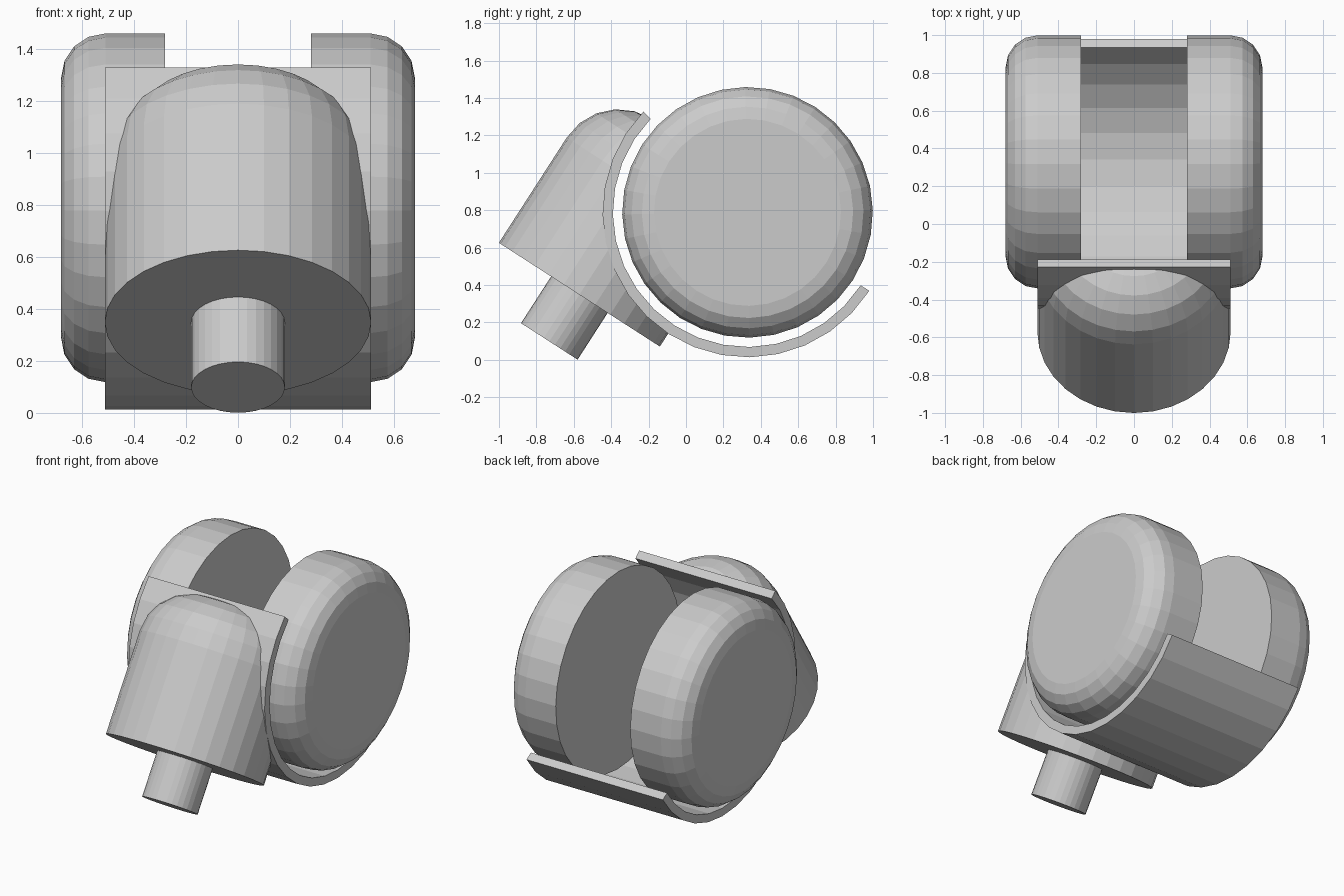
import bpy, bmesh
from math import sin, cos, pi, radians
from mathutils import Matrix

if "Cube" in bpy.data.objects:
    bpy.data.objects.remove(bpy.data.objects["Cube"])

N = 32                      # sides of every round part
STEP = 2 * pi / N
# tilted caster frame: origin at the centre of the housing's flat disc
TILT = Matrix.Translation((0, -0.57, 0.348)) @ Matrix.Rotation(radians(-32.8), 4, 'X')
WHEEL_Y, WHEEL_Z = 0.517, 0.857   # wheel centre in the tilted frame
AXLE = TILT @ Matrix.Translation((0, WHEEL_Y, WHEEL_Z)) @ Matrix.Rotation(pi / 2, 4, 'Y')


def finish(name, bm, matrix):
    bm.transform(matrix)
    bmesh.ops.recalc_face_normals(bm, faces=bm.faces)
    mesh = bpy.data.meshes.new(name)
    bm.to_mesh(mesh)
    bm.free()
    obj = bpy.data.objects.new(name, mesh)
    bpy.context.collection.objects.link(obj)
    return obj


def lathe(name, profile, matrix):
    """Closed solid of revolution about local z from (radius, height) points."""
    bm = bmesh.new()
    rings = [[bm.verts.new((r * cos(i * STEP), r * sin(i * STEP), h)) for i in range(N)]
             for r, h in profile]
    for a, b in zip(rings, rings[1:]):
        for i in range(N):
            j = (i + 1) % N
            bm.faces.new((a[i], a[j], b[j], b[i]))
    bm.faces.new(rings[0])
    bm.faces.new(rings[-1])
    return finish(name, bm, matrix)


def fillet(r, h, size, steps):
    """Quarter-round shoulder: outer radius r, top height h."""
    return [(r - size + size * cos(k * pi / 2 / steps), h - size + size * sin(k * pi / 2 / steps))
            for k in range(steps + 1)]


# pair of wheels, flat inside and rounded outside
wheel = lathe("wheels", [(0.67, 0.28)] + fillet(0.67, 0.68, 0.17, 4), AXLE)
wheel.modifiers.new("mirror", 'MIRROR').use_mirror_merge = False

# curved fender under the wheels
bm = bmesh.new()
sections = []
for k in range(18):
    a = -k * STEP
    sections.append([bm.verts.new((x, WHEEL_Y + r * cos(a), WHEEL_Z + r * sin(a)))
                     for x, r in ((-0.512, 0.72), (0.512, 0.72), (0.512, 0.775), (-0.512, 0.775))])
for a, b in zip(sections, sections[1:]):
    for i in range(4):
        j = (i + 1) % 4
        bm.faces.new((a[i], a[j], b[j], b[i]))
bm.faces.new(sections[0])
bm.faces.new(sections[-1])
finish("fender", bm, TILT)

# domed swivel housing, hollowed where the fender passes
housing = lathe("swivel_housing", [(0.512, 0)] + fillet(0.512, 1.0, 0.33, 5), TILT)
cutter = lathe("housing_cutter", [(0.75, -0.8), (0.75, 0.8)], AXLE)
cutter.hide_render = True
cutter.hide_viewport = True
cut = housing.modifiers.new("wheel_clearance", 'BOOLEAN')
cut.operation = 'DIFFERENCE'
cut.solver = 'EXACT'
cut.object = cutter

# mounting stem
lathe("stem", [(0.18, -0.297), (0.18, 0.02)], TILT)
